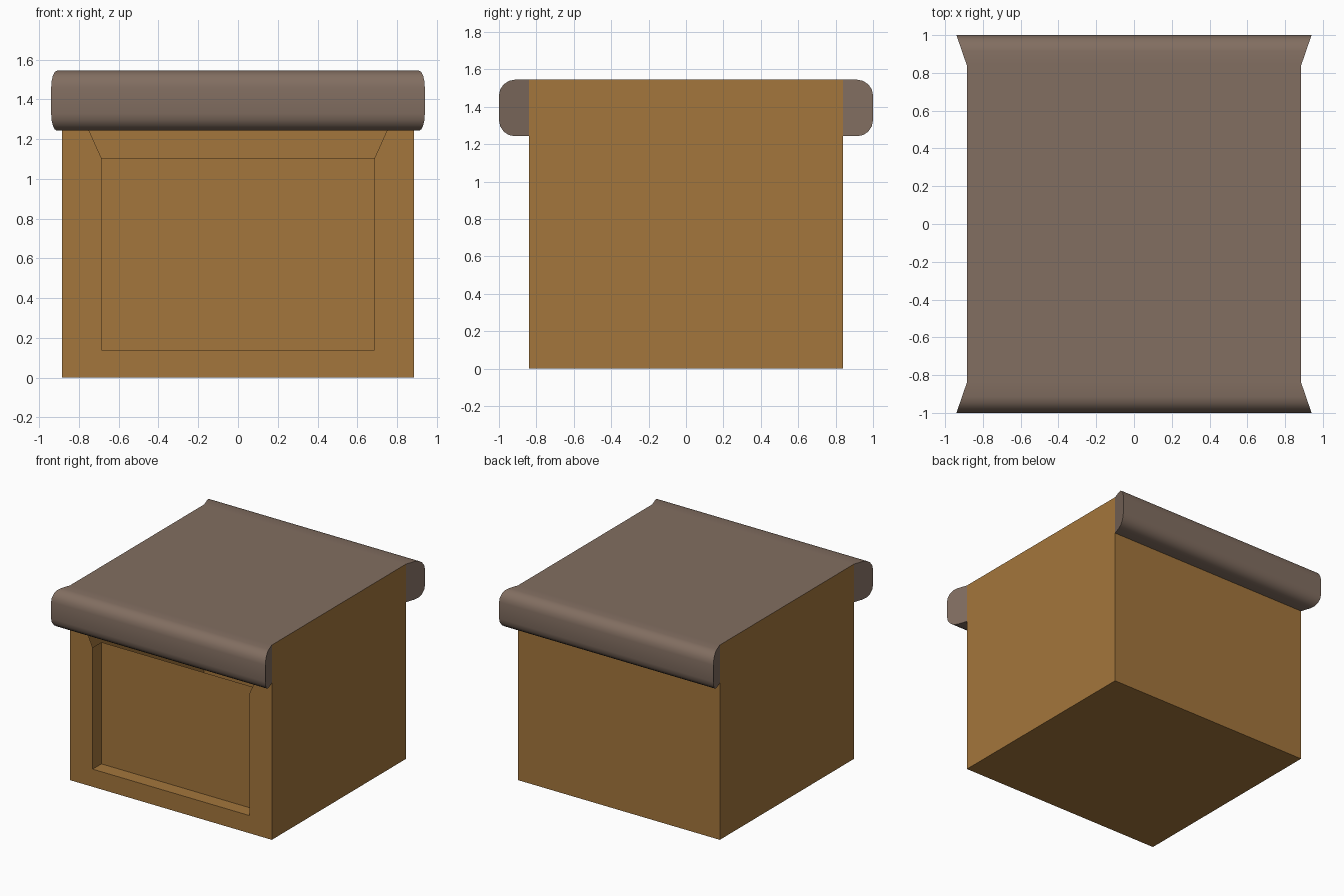
import bpy, bmesh, math

if "Cube" in bpy.data.objects:
    bpy.data.objects.remove(bpy.data.objects["Cube"])

W, D, H = 0.885, 0.84, 1.545      # body half width, half depth, height
LIP_Y, LIP_X, LIP_Z = 1.0, 0.94, 1.243


def material(name, rgb):
    m = bpy.data.materials.new(name)
    m.diffuse_color = (*rgb, 1)
    m.use_nodes = True
    m.node_tree.nodes["Principled BSDF"].inputs["Base Color"].default_value = m.diffuse_color
    return m


def finish(bm, name, mat):
    bmesh.ops.recalc_face_normals(bm, faces=bm.faces[:])
    me = bpy.data.meshes.new(name)
    bm.to_mesh(me)
    bm.free()
    me.materials.append(mat)
    ob = bpy.data.objects.new(name, me)
    bpy.context.collection.objects.link(ob)
    return ob


wood = material("warm_wood", (0.37, 0.182, 0.045))
cover = material("grey_brown_cover", (0.223, 0.156, 0.119))

# Body: open-topped box (the cover closes it) with a recessed front panel
bm = bmesh.new()
bmesh.ops.create_cube(bm, size=2)
for v in bm.verts:
    v.co = (v.co.x * W, v.co.y * D, (v.co.z + 1) * H / 2)
bm.normal_update()
top = [f for f in bm.faces if f.normal.z > 0.9]
bmesh.ops.delete(bm, geom=top, context='FACES_ONLY')
panel = [f for f in bm.faces if f.normal.y < -0.9][0]
for depth in (0.0, 0.11):
    bmesh.ops.inset_region(bm, faces=[panel], thickness=0.1)
    mid = panel.calc_center_median()
    for v in panel.verts:
        v.co = (math.copysign(0.687, v.co.x - mid.x), -D + depth,
                1.105 if v.co.z > mid.z else 0.14)
finish(bm, "body", wood)

# Cover: rounded overhanging lips front and back joined by a flat top
R = 0.085
lip = [(D, LIP_Z)]
for cz, start in ((LIP_Z + R, -90), (H - R, 0)):
    for i in range(5):
        a = math.radians(start + 22.5 * i)
        lip.append((LIP_Y - R + R * math.cos(a), cz + R * math.sin(a)))
lip.append((D, H))
profile = lip + [(-y, z) for y, z in reversed(lip)]

bm = bmesh.new()


def flare(y):
    return W + (LIP_X - W) * (abs(y) - D) / (LIP_Y - D)


left = [bm.verts.new((-flare(y), y, z)) for y, z in profile]
right = [bm.verts.new((flare(y), y, z)) for y, z in profile]
for i in range(len(profile) - 1):
    f = bm.faces.new((left[i], left[i + 1], right[i + 1], right[i]))
    f.smooth = True
n = len(lip)
caps = [bm.faces.new(side[k:k + n]) for side in (left, right) for k in (0, n)]
for f in caps:
    for e in f.edges:
        e.smooth = False
finish(bm, "cover", cover)
